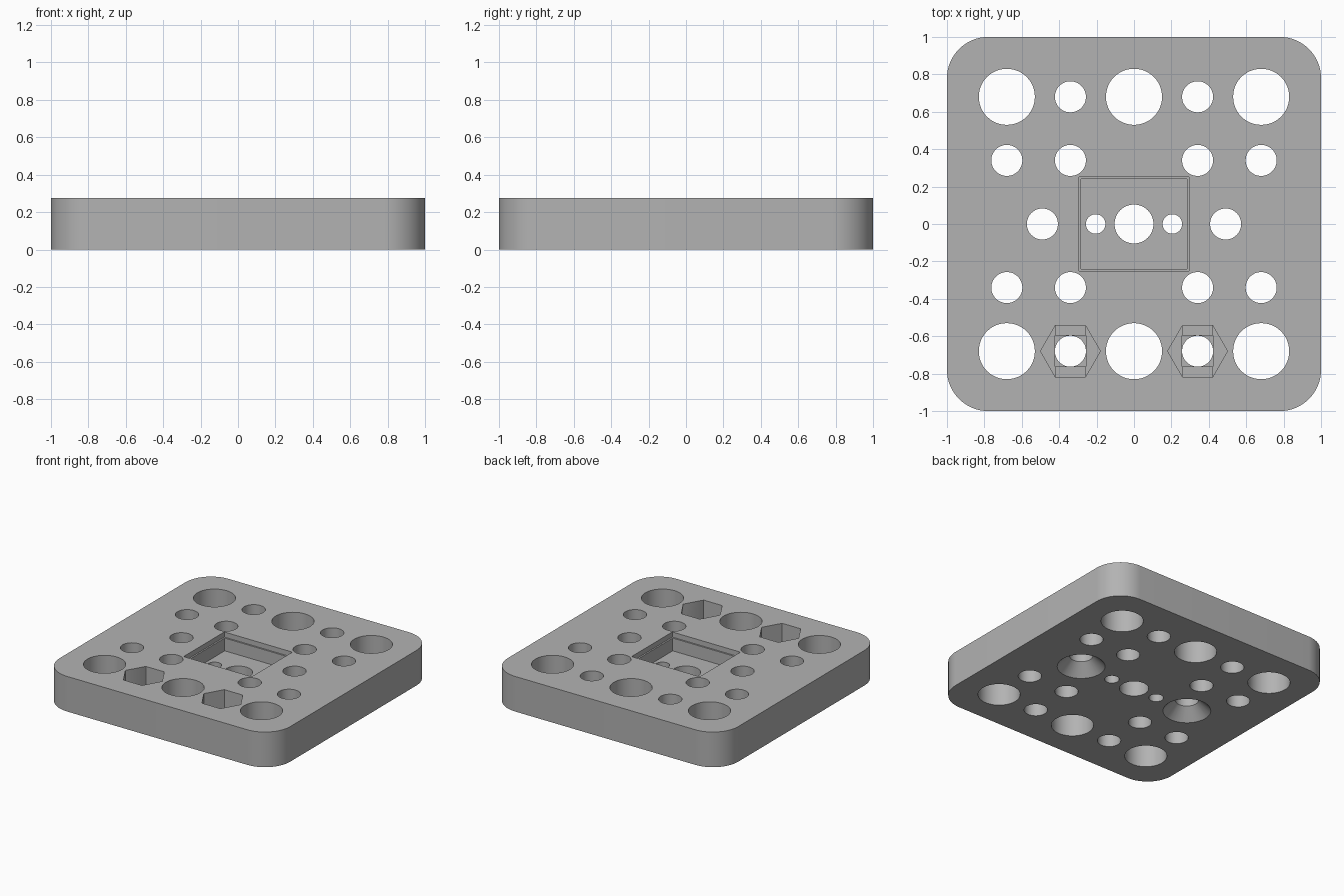
import bpy, bmesh, math
from mathutils import Vector

if "Cube" in bpy.data.objects:
    bpy.data.objects.remove(bpy.data.objects["Cube"], do_unlink=True)

H = 0.275      # plate thickness
P = 0.34       # hole pitch
OVER = 0.05    # cutter overshoot
SMALL = 0.083  # small hole radius

grey = bpy.data.materials.new("plate grey")
grey.use_nodes = True
colour = (0.45, 0.45, 0.45, 1)
grey.diffuse_color = colour
grey.node_tree.nodes["Principled BSDF"].inputs["Base Color"].default_value = colour


def prism(name, outline, z0, z1, top_scale=1.0, centre=(0, 0)):
    """Extrude a closed outline from z0 to z1, optionally tapering it."""
    bm = bmesh.new()
    cx, cy = centre
    low = [bm.verts.new((cx + x, cy + y, z0)) for x, y in outline]
    high = [bm.verts.new((cx + x * top_scale, cy + y * top_scale, z1)) for x, y in outline]
    bm.faces.new(low[::-1])
    bm.faces.new(high)
    n = len(outline)
    for i in range(n):
        j = (i + 1) % n
        bm.faces.new((low[i], low[j], high[j], high[i]))
    mesh = bpy.data.meshes.new(name)
    bm.to_mesh(mesh)
    bm.free()
    mesh.materials.append(grey)
    ob = bpy.data.objects.new(name, mesh)
    bpy.context.scene.collection.objects.link(ob)
    return ob


def ring(radius, sides):
    return [(radius * math.cos(math.tau * i / sides), radius * math.sin(math.tau * i / sides))
            for i in range(sides)]


def rect(hx, hy):
    return [(-hx, -hy), (hx, -hy), (hx, hy), (-hx, hy)]


def rounded_square(half, radius, steps):
    pts = []
    for corner in range(4):
        mid = math.radians(45 + 90 * corner)
        cx = math.copysign(half - radius, math.cos(mid))
        cy = math.copysign(half - radius, math.sin(mid))
        for i in range(steps + 1):
            a = math.radians(90 * (corner + i / steps))
            pts.append((cx + radius * math.cos(a), cy + radius * math.sin(a)))
    return pts


plate = prism("mounting_plate", rounded_square(1, 0.22, 16), 0, H)


def cut(name, outline, z0, z1, top_scale=1.0, centre=(0, 0)):
    """Subtract a prism from the plate."""
    tool = prism(name, outline, z0, z1, top_scale, centre)
    tool.hide_render = True
    mod = plate.modifiers.new(name, "BOOLEAN")
    mod.operation = "DIFFERENCE"
    mod.solver = "EXACT"
    mod.object = tool
    bpy.context.view_layer.objects.active = plate
    bpy.ops.object.modifier_apply(modifier=name)
    bpy.data.objects.remove(tool, do_unlink=True)


def bore(x, y, radius):
    cut("bore", ring(radius, 48), -OVER, H + OVER, centre=(x, y))


# Large holes along the front and back edges
for x in (-2 * P, 0, 2 * P):
    for y in (-2 * P, 2 * P):
        bore(x, y, 0.15)

# Central pocket with a narrow ledge
cut("pocket_ledge", rect(0.295, 0.252), H - 0.04, H + OVER)
cut("pocket", rect(0.283, 0.24), H - 0.14, H + OVER)
bore(0, 0, 0.104)

for side in (-1, 1):
    # Small holes
    for col, row in ((1, 2), (1, 1), (2, 1), (1, -1), (2, -1)):
        bore(side * col * P, row * P, SMALL)
    bore(side * 0.205, 0, 0.052)

    # Screw holes countersunk from below
    bore(side * 0.49, 0, SMALL)
    r, depth, extra = 0.17, 0.087, 0.02
    cut("countersink", ring(r + extra, 48), -extra, depth,
        top_scale=SMALL / (r + extra), centre=(side * 0.49, 0))

    # Hexagonal nut pockets with stepped bridges down to the bore
    spot = (side * P, -2 * P)
    floor = H - 0.15
    cut("nut_pocket", ring(0.16, 6), floor, H + OVER, centre=spot)
    cut("bridge_slot", rect(0.081, 0.137), floor - 0.012, H, centre=spot)
    cut("bridge_square", rect(SMALL, SMALL), floor - 0.024, H, centre=spot)
    bore(*spot, SMALL)

# Smooth round walls, crisp edges elsewhere
bpy.ops.object.select_all(action="DESELECT")
plate.select_set(True)
bpy.context.view_layer.objects.active = plate
bpy.ops.object.shade_smooth_by_angle(angle=math.radians(30))
